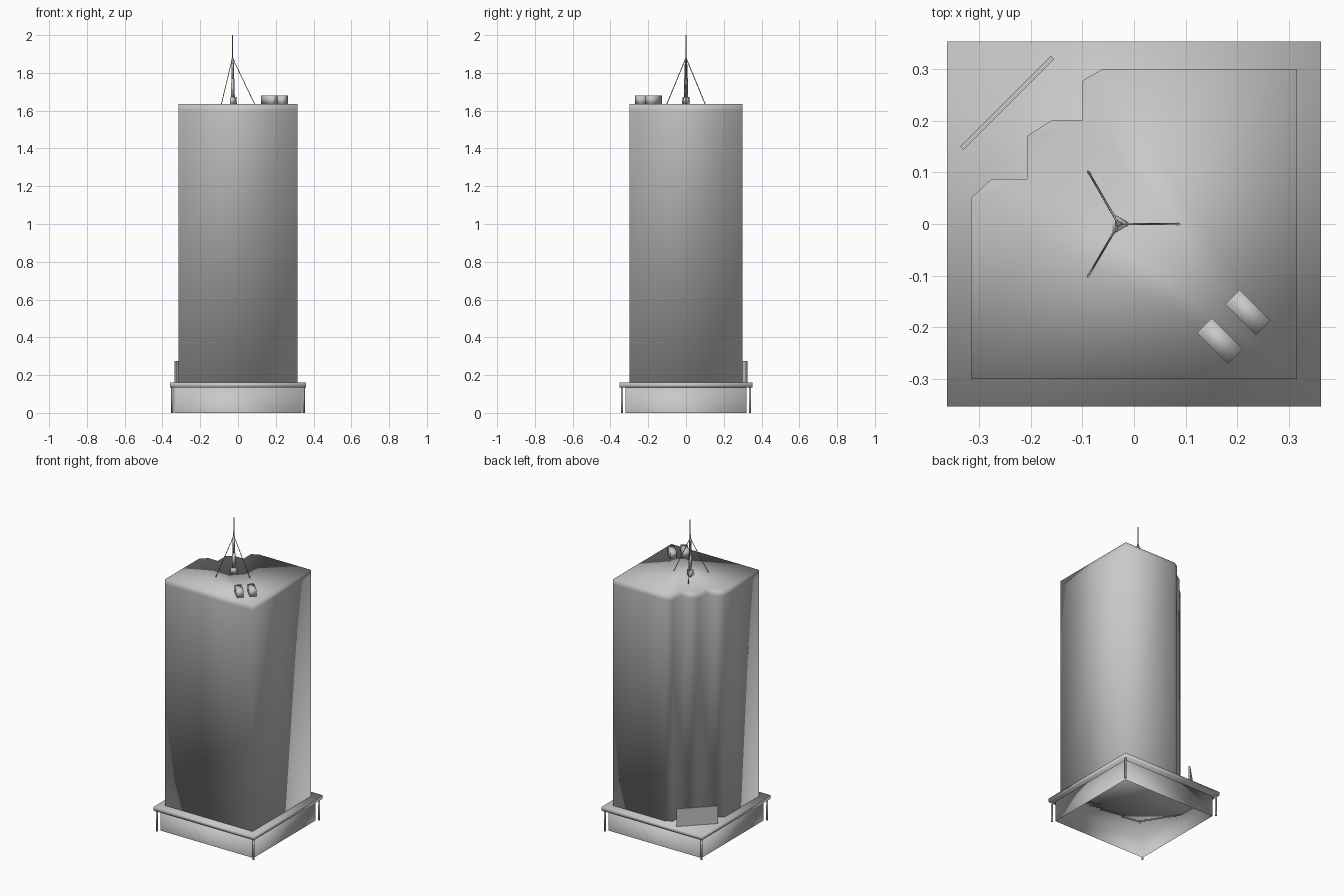
import bpy, bmesh, math
from mathutils import Vector, Matrix

default = bpy.data.objects.get("Cube")
if default:
    bpy.data.objects.remove(default, do_unlink=True)

GREY = (0.58, 0.58, 0.58, 1)
concrete = bpy.data.materials.new("concrete_grey")
concrete.use_nodes = True
concrete.diffuse_color = GREY
concrete.node_tree.nodes["Principled BSDF"].inputs["Base Color"].default_value = GREY


def finish(name, bm, smooth=True):
    bmesh.ops.recalc_face_normals(bm, faces=bm.faces)
    mesh = bpy.data.meshes.new(name)
    bm.to_mesh(mesh)
    bm.free()
    mesh.materials.append(concrete)
    for p in mesh.polygons:
        p.use_smooth = smooth
    ob = bpy.data.objects.new(name, mesh)
    bpy.context.collection.objects.link(ob)
    return ob


def box(name, center, size, turn=0, smooth=True, open_bottom=False):
    bm = bmesh.new()
    place = (Matrix.Translation(center) @ Matrix.Rotation(math.radians(turn), 4, 'Z')
             @ Matrix.Diagonal((*size, 1)))
    bmesh.ops.create_cube(bm, size=1, matrix=place)
    if open_bottom:
        bm.faces.ensure_lookup_table()
        low = min(bm.faces, key=lambda f: f.calc_center_median().z)
        bmesh.ops.delete(bm, geom=[low], context='FACES_ONLY')
    return finish(name, bm, smooth)


def rod(name, a, b, r1, r2, sides=3):
    a, b = Vector(a), Vector(b)
    bm = bmesh.new()
    # the first corner of an upright rod points to +x
    turn = (b - a).to_track_quat('Z', 'Y').to_matrix().to_4x4()
    if abs((b - a).normalized().z) > 0.999:
        turn = Matrix.Rotation(math.radians(-90), 4, 'Z')
    bmesh.ops.create_cone(bm, cap_ends=True, segments=sides, radius1=r1, radius2=r2,
                          depth=(b - a).length,
                          matrix=Matrix.Translation((a + b) / 2) @ turn)
    return finish(name, bm)


# Podium: hollow walls, slab and corner posts
SLAB_LOW, SLAB_TOP, ROOF = 0.135, 0.16, 1.635
box("podium_walls", (0, 0, SLAB_LOW / 2), (0.67, 0.64, SLAB_LOW), open_bottom=True)
box("podium_slab", (0, 0, (SLAB_LOW + SLAB_TOP) / 2), (0.722, 0.706, SLAB_TOP - SLAB_LOW))
for sx in (-1, 1):
    for sy in (-1, 1):
        rod("corner_post", (sx * 0.348, sy * 0.338, 0), (sx * 0.348, sy * 0.338, SLAB_LOW),
            0.006, 0.006, 6)

# Tower: plan with a stepped back corner, raised through a few levels
plan = [(-0.315, -0.3), (0.315, -0.3), (0.315, 0.3), (-0.06, 0.3), (-0.1, 0.277),
        (-0.1, 0.2), (-0.16, 0.2), (-0.207, 0.17), (-0.207, 0.087),
        (-0.275, 0.087), (-0.315, 0.05)]
bm = bmesh.new()
rings = [[bm.verts.new((x, y, z)) for x, y in plan] for z in (SLAB_TOP, 1.6, ROOF)]
for low, high in zip(rings, rings[1:]):
    for i in range(len(plan)):
        j = (i + 1) % len(plan)
        bm.faces.new((low[i], low[j], high[j], high[i]))
bm.faces.new(rings[0][::-1])
bm.faces.new(rings[-1])
finish("tower", bm)

# Entrance panel across the stepped corner
box("entrance_panel", (-0.245, 0.234, 0.217), (0.248, 0.009, 0.116), 45, smooth=False)

# Roof units
for x, y in ((0.22, -0.171), (0.166, -0.226)):
    box("roof_unit", (x, y, ROOF + 0.022), (0.085, 0.04, 0.046), -45)

# Mast in tapering stages, with three guy wires
MAST_X = -0.03
stages = [("mast_base", ROOF, 1.672, 0.024, 0.022), ("mast_lower", 1.672, 1.77, 0.013, 0.011),
          ("mast_middle", 1.77, 1.88, 0.009, 0.007), ("mast_tip", 1.88, 2.0, 0.004, 0.003)]
for name, z1, z2, r1, r2 in stages:
    rod(name, (MAST_X, 0, z1), (MAST_X, 0, z2), r1, r2)
for k in range(3):
    a = math.radians(120 * k)
    foot = (MAST_X + 0.117 * math.cos(a), 0.117 * math.sin(a), ROOF)
    rod("guy_wire", foot, (MAST_X, 0, 1.88), 0.0025, 0.0025)
